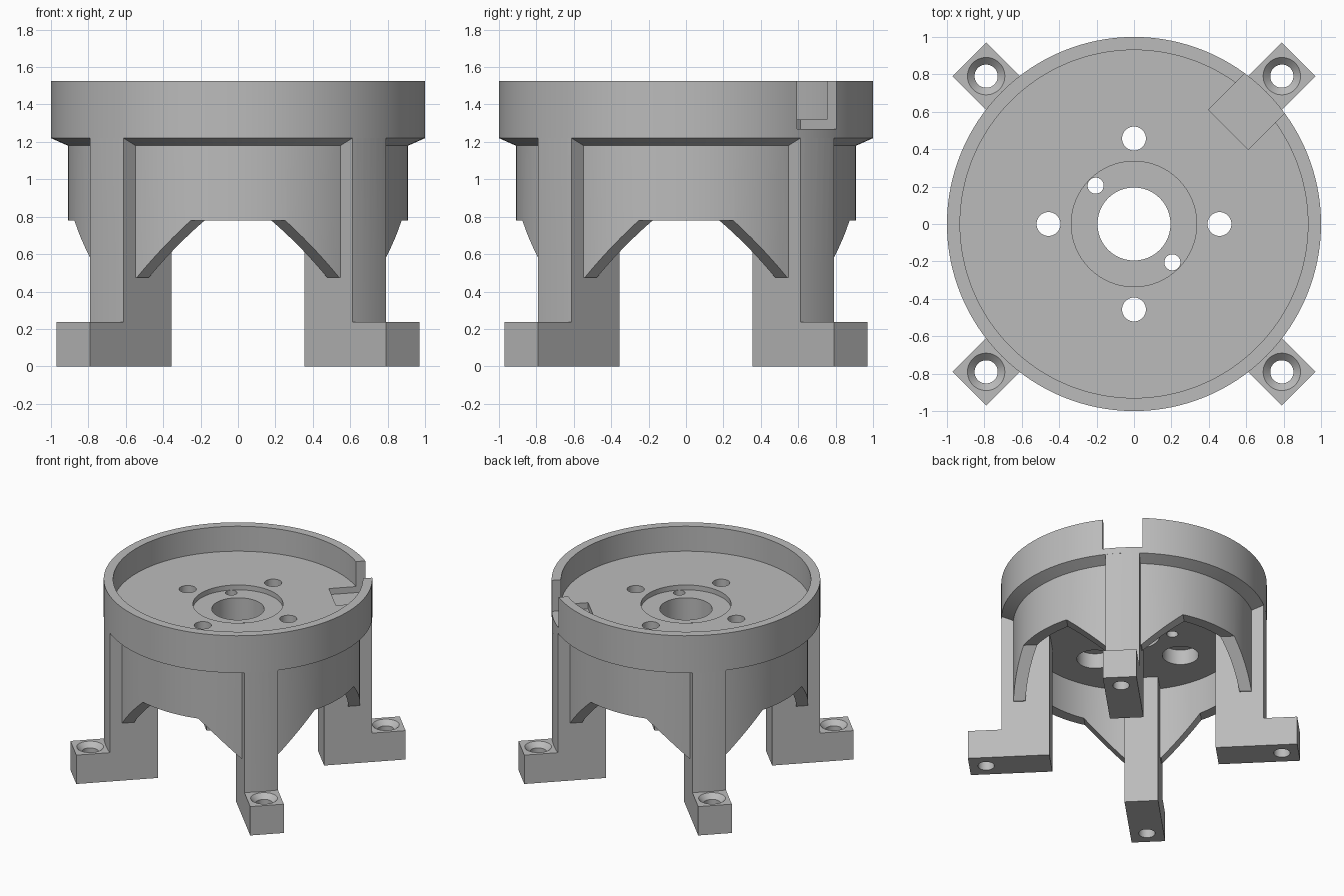
import bpy, bmesh, math
from mathutils import Matrix

if "Cube" in bpy.data.objects:
    bpy.data.objects.remove(bpy.data.objects["Cube"])

grey = bpy.data.materials.new("plain grey")
grey.diffuse_color = (0.5, 0.5, 0.5, 1)
grey.use_nodes = True
grey.node_tree.nodes["Principled BSDF"].inputs["Base Color"].default_value = grey.diffuse_color


def finish(name, bm):
    bmesh.ops.recalc_face_normals(bm, faces=bm.faces[:])
    me = bpy.data.meshes.new(name)
    bm.to_mesh(me)
    bm.free()
    me.materials.append(grey)
    ob = bpy.data.objects.new(name, me)
    bpy.context.collection.objects.link(ob)
    return ob


def lathe(name, profile, n=128, closed=True, at=(0, 0)):
    """Revolve (radius, z) points around a vertical axis at a given spot."""
    bm = bmesh.new()
    rings = [[bm.verts.new((at[0] + r * math.cos(2 * math.pi * i / n),
                            at[1] + r * math.sin(2 * math.pi * i / n), z))
              for r, z in profile] for i in range(n)]
    m = len(profile)
    for i in range(n):
        a, b = rings[i], rings[(i + 1) % n]
        for j in range(m if closed else m - 1):
            k = (j + 1) % m
            if profile[j][0] == 0 and profile[k][0] == 0:
                continue
            bm.faces.new((a[j], b[j], b[k], a[k]))
    bmesh.ops.remove_doubles(bm, verts=bm.verts[:], dist=1e-6)
    return finish(name, bm)


def prism(name, bottom, top):
    """Solid between two matching outlines."""
    bm = bmesh.new()
    lo = [bm.verts.new(p) for p in bottom]
    hi = [bm.verts.new(p) for p in top]
    n = len(lo)
    bm.faces.new(lo)
    bm.faces.new(hi)
    for i in range(n):
        j = (i + 1) % n
        bm.faces.new((lo[i], lo[j], hi[j], hi[i]))
    return finish(name, bm)


def block(name, x0, x1, half, z0, z1):
    pts = [(x0, -half), (x1, -half), (x1, half), (x0, half)]
    return prism(name, [(x, y, z0) for x, y in pts], [(x, y, z1) for x, y in pts])


def turn(ob, degrees):
    ob.data.transform(Matrix.Rotation(math.radians(degrees), 4, 'Z'))
    return ob


def combine(target, tool, operation='DIFFERENCE'):
    """Apply a boolean and remove the tool object."""
    mod = target.modifiers.new("cut", 'BOOLEAN')
    mod.operation, mod.solver, mod.object = operation, 'EXACT', tool
    bpy.context.view_layer.objects.active = target
    bpy.ops.object.modifier_apply(modifier=mod.name)
    bpy.data.objects.remove(tool)


# Round housing: cup rim, recessed floor and thin skirt
housing = lathe("housing", [
    (0.195, 1.075), (0.82, 1.075), (0.82, 0.475), (0.91, 0.475), (0.91, 1.18),
    (1, 1.22), (1, 1.525), (0.93, 1.525), (0.93, 1.32), (0.335, 1.32),
    (0.335, 1.28), (0.195, 1.28)])

# Four arches in the skirt, leaving sloped gussets beside the legs
for i in range(4):
    outlines = []
    for z in (0.4, 0.78):
        y = -(z - 0.34) * math.sqrt(2)
        outlines.append([(0, y, z), (-1.2, y - 1.2, z), (1.2, y - 1.2, z)])
    combine(housing, turn(prism("arch_cutter", *outlines), 90 * i))

# One leg: block trimmed to the rim curve above the foot, with a countersunk hole
leg = block("leg", 0.629, 1.245, 0.127, 0, 1.25)
combine(leg, lathe("trim_cutter", [(0.9995, 0.237), (1.5, 0.237), (1.5, 1.4), (0.9995, 1.4)]))
combine(leg, lathe("screw_cutter", [(0, -0.1), (0.062, -0.1), (0.062, 0.199), (0.11, 0.247),
                                    (0, 0.247)], 48, False, (1.118, 0)))

# Four legs on the diagonals, joined to the housing
for i in range(4):
    copy = leg.copy()
    copy.data = leg.data.copy()
    bpy.context.collection.objects.link(copy)
    combine(housing, turn(copy, 45 + 90 * i), 'UNION')
bpy.data.objects.remove(leg)

# Cable notch through the rim at the back right
combine(housing, turn(block("notch_cutter", 0.714, 1.3, 0.15, 1.27, 1.7), 45))

# Four floor holes, wider underneath
for x, y in ((0.457, 0), (-0.457, 0), (0, 0.457), (0, -0.457)):
    combine(housing, lathe("hole_cutter", [(0, 1), (0.137, 1), (0.137, 1.2), (0.064, 1.2),
                                           (0.064, 1.4), (0, 1.4)], 48, False, (x, y)))

# Two small pin holes in the recess
for s in (-1, 1):
    combine(housing, lathe("pin_cutter", [(0, 1), (0.043, 1), (0.043, 1.4), (0, 1.4)],
                           32, False, (0.205 * s, -0.205 * s)))

# Smooth curved walls, crisp edges
bpy.ops.object.select_all(action='DESELECT')
housing.select_set(True)
bpy.context.view_layer.objects.active = housing
bpy.ops.object.shade_smooth_by_angle(angle=math.radians(25))
